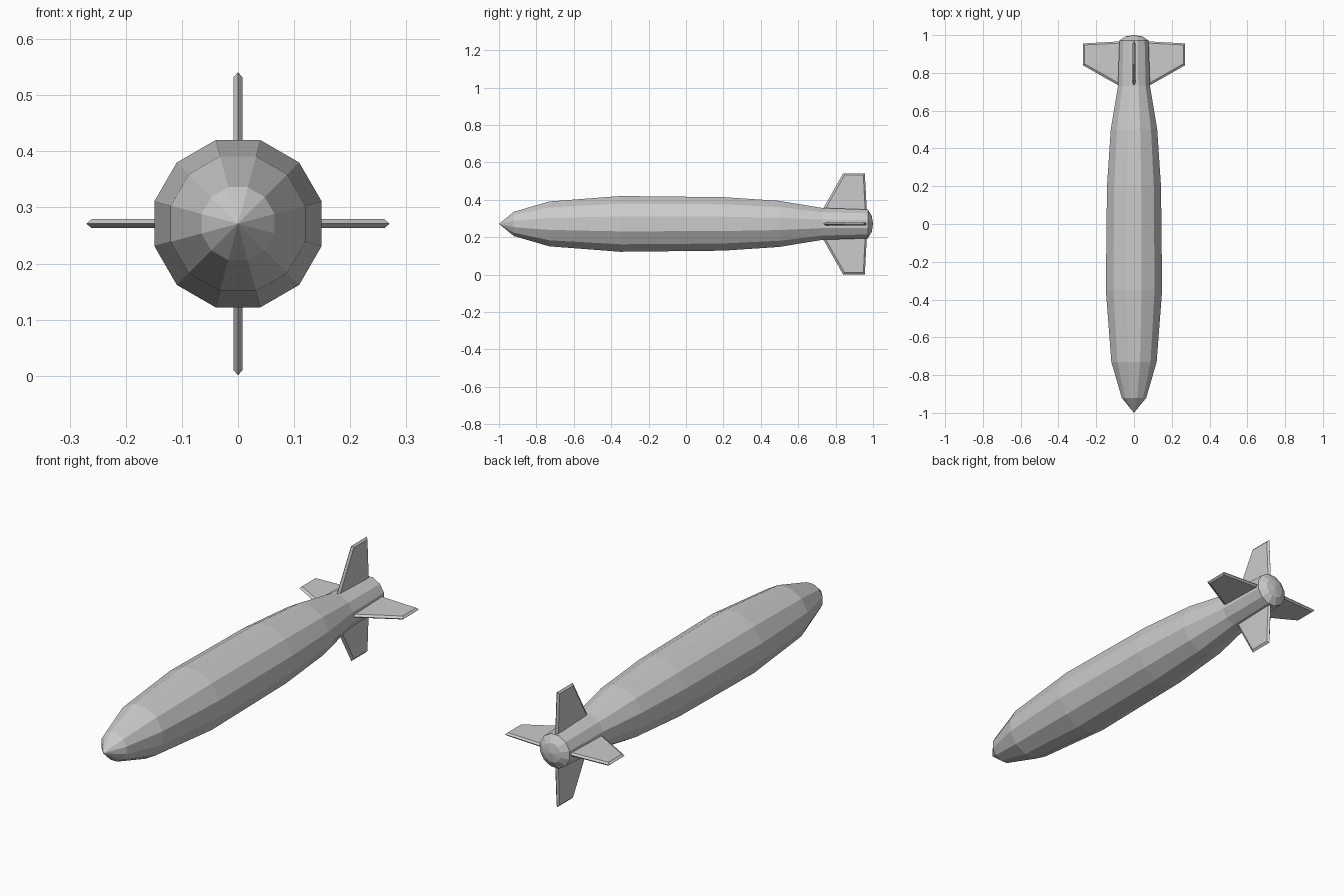
import bpy
from math import sin, cos, pi

if "Cube" in bpy.data.objects:
    bpy.data.objects.remove(bpy.data.objects["Cube"])

AXIS_Z = 0.271
SIDES = 12


def make_object(name, verts, faces):
    mesh = bpy.data.meshes.new(name)
    mesh.from_pydata(verts, [], faces)
    mesh.update()
    obj = bpy.data.objects.new(name, mesh)
    bpy.context.collection.objects.link(obj)
    return obj


def lathe(name, nose_y, rings, tail_y):
    """Spin (y, flat-to-centre distance) rings around the long axis, closed by two points."""
    verts = [(0, nose_y, AXIS_Z)]
    for y, apothem in rings:
        r = apothem / cos(pi / SIDES)
        for i in range(SIDES):
            a = 2 * pi * (i + 0.5) / SIDES
            verts.append((r * cos(a), y, AXIS_Z + r * sin(a)))
    verts.append((0, tail_y, AXIS_Z))
    last = len(verts) - 1
    faces = []
    for i in range(SIDES):
        j = (i + 1) % SIDES
        faces.append((0, 1 + i, 1 + j))
        for k in range(len(rings) - 1):
            a, b = 1 + k * SIDES, 1 + (k + 1) * SIDES
            faces.append((a + i, b + i, b + j, a + j))
        e = last - SIDES
        faces.append((e + j, e + i, last))
    return make_object(name, verts, faces)


def fin(name, angle):
    """Thin blade with edges chamfered to a centre line: (radius, y) outlines."""
    edge = [(0.05, 0.715), (0.27, 0.84), (0.27, 0.956), (0.05, 0.968)]
    flat = [(0.05, 0.728), (0.261, 0.848), (0.261, 0.948), (0.05, 0.959)]
    verts = []
    for outline, t in ((flat, -0.008), (edge, 0), (flat, 0.008)):
        for r, y in outline:
            verts.append((r * cos(angle) - t * sin(angle), y,
                          AXIS_Z + r * sin(angle) + t * cos(angle)))
    faces = [(0, 1, 2, 3), (11, 10, 9, 8)]
    for base in (0, 4):
        for i in range(4):
            j = (i + 1) % 4
            faces.append((base + j, base + i, base + 4 + i, base + 4 + j))
    return make_object(name, verts, faces)


# Tapered hull with pointed nose and shallow domed tail
lathe("hull", -1.0,
      [(-0.92, 0.065), (-0.73, 0.12), (-0.35, 0.149), (0.2, 0.143),
       (0.5, 0.123), (0.73, 0.085), (0.972, 0.077), (0.993, 0.044)], 1.0)

# Four tail fins
for n, label in enumerate(("right", "top", "left", "bottom")):
    fin(label + "_fin", n * pi / 2)
